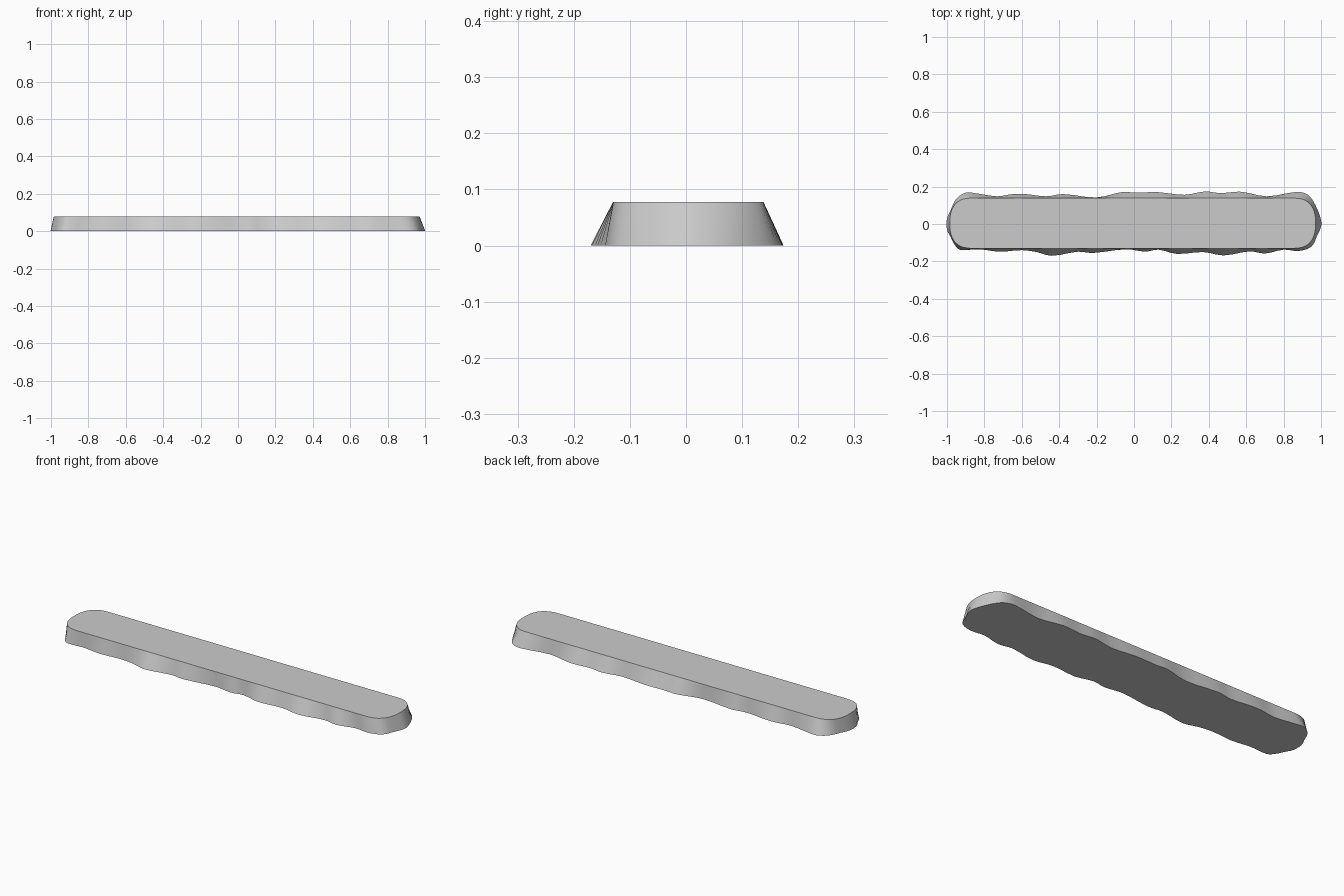
import bpy
import bmesh
from mathutils import Vector
from mathutils.interpolate import poly_3d_calc  # noqa: F401

cube = bpy.data.objects.get("Cube")
if cube:
    bpy.data.objects.remove(cube, do_unlink=True)

HEIGHT = 0.078
STEPS = 3            # curve samples between neighbouring outline points

# Irregular base outline, counter-clockwise from the right end
front_edge = [(-.96, -.11), (-.93, -.138), (-.83, -.135), (-.72, -.148), (-.6, -.14),
              (-.52, -.15), (-.44, -.17), (-.3, -.148), (-.22, -.155), (-.04, -.135),
              (.06, -.148), (.13, -.137), (.23, -.16), (.37, -.15), (.48, -.168),
              (.62, -.146), (.7, -.158), (.8, -.137), (.88, -.144), (.95, -.12)]
right_end = [(.98, -.06), (1, -.015), (1, .02), (.98, .08)]
back_edge = [(.95, .135), (.92, .162), (.87, .172), (.71, .148), (.58, .172),
             (.52, .17), (.46, .165), (.38, .174), (.27, .156), (.13, .17), (0, .168),
             (-.06, .172), (-.2, .142), (-.38, .16), (-.47, .148), (-.58, .16),
             (-.65, .16), (-.73, .148), (-.85, .165), (-.9, .168), (-.95, .135)]
left_end = [(-.98, .075), (-1, .03), (-1, -.03), (-.98, -.07)]
outline = [Vector(p) for p in front_edge + right_end + back_edge + left_end]


def smooth_loop(points, steps):
    """Closed curve passing through every point."""
    result = []
    count = len(points)
    for i in range(count):
        a, b, c, d = (points[(i + k) % count] for k in (-1, 0, 1, 2))
        # tangents scaled to this span keep uneven spacing free of overshoot
        span = (c - b).length
        start = (c - a).normalized() * span
        end = (d - b).normalized() * span
        for s in range(steps):
            t = s / steps
            u = 1 - t
            result.append(b * (u * u * (1 + 2 * t)) + start * (t * u * u)
                          + c * (t * t * (3 - 2 * t)) - end * (t * t * u))
    return result


def top_point(p, core=.86, reach=.118, half=.134, power=2.5):
    """Point on the straight, round-ended top edge above a base point."""
    x = p.x * .978
    over = max(abs(x) - core, 0)
    sign = 1 if x > 0 else -1
    if over:
        radius = ((over / reach) ** power + (abs(p.y) / half) ** power) ** (1 / power)
        x, y = sign * (core + over / radius), p.y / radius
    else:
        y = half if p.y > 0 else -half
    return Vector((x - .007, y + .004, HEIGHT))


# Slab: flat base, sloping wall and flat top
bm = bmesh.new()
base_loop = smooth_loop(outline, STEPS)
base = [bm.verts.new((p.x, p.y, 0)) for p in base_loop]
top = [bm.verts.new(top_point(p)) for p in base_loop]
bm.faces.new(base[::-1])
bm.faces.new(top)
for i in range(len(base)):
    j = (i + 1) % len(base)
    bm.faces.new((base[i], base[j], top[j], top[i]))
bmesh.ops.recalc_face_normals(bm, faces=bm.faces[:])

mesh = bpy.data.meshes.new("stone_slab")
bm.to_mesh(mesh)
bm.free()
slab = bpy.data.objects.new("stone_slab", mesh)
bpy.context.collection.objects.link(slab)

# Single stone colour
stone = bpy.data.materials.new("stone_grey")
stone.use_nodes = True
colour = (.6, .6, .6, 1)
stone.diffuse_color = colour
stone.node_tree.nodes["Principled BSDF"].inputs["Base Color"].default_value = colour
mesh.materials.append(stone)

# Smooth wall with crisp rims
bpy.ops.object.select_all(action="DESELECT")
slab.select_set(True)
bpy.context.view_layer.objects.active = slab
bpy.ops.object.shade_smooth_by_angle()
